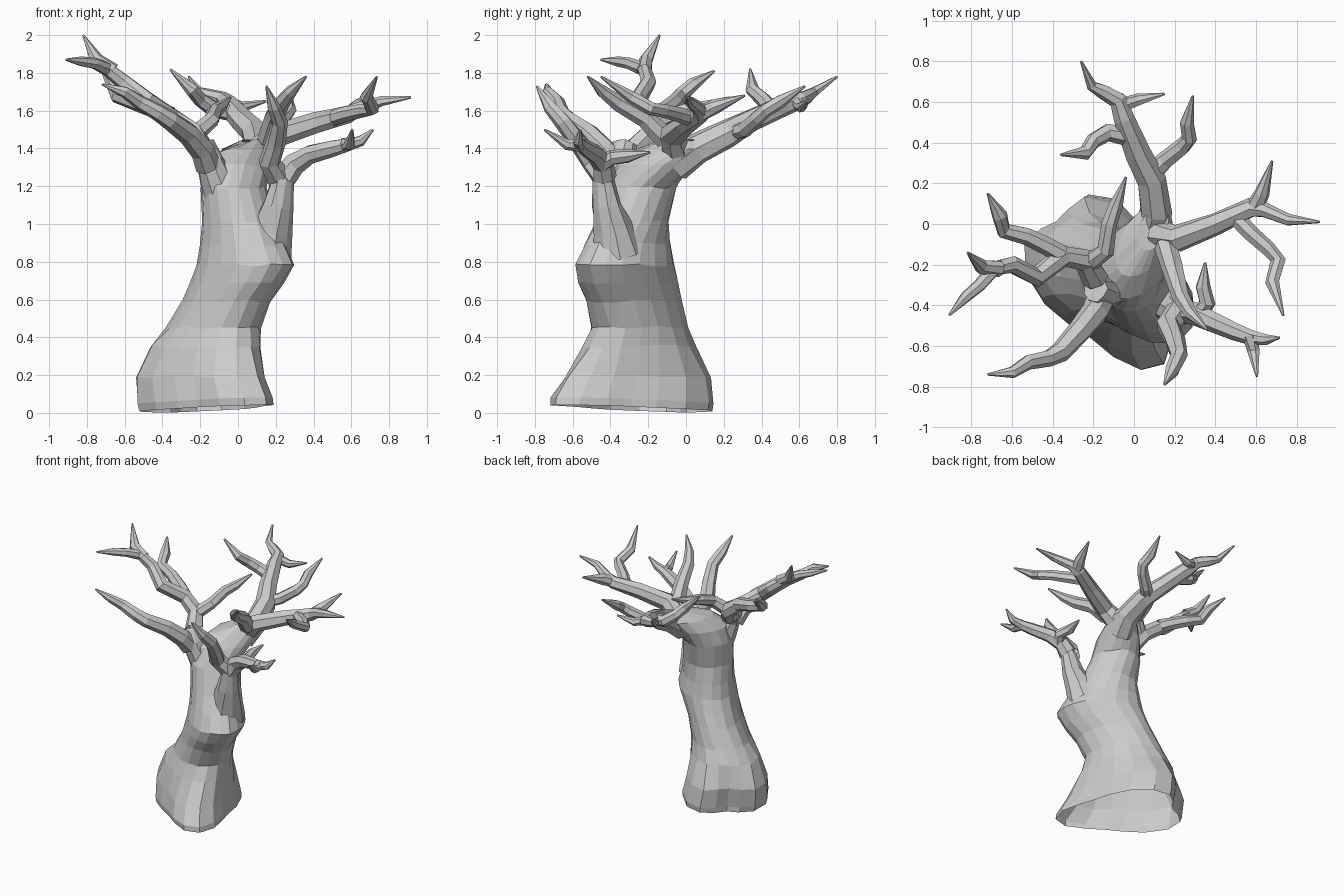
import bpy, bmesh, math, random
from mathutils import Vector

random.seed(4)


def skin_rings(name, rings):
    """Flat-faced mesh through equal-sized vertex rings, open at the hidden start, capped at the end."""
    bm = bmesh.new()
    vs = [[bm.verts.new(p) for p in r] for r in rings]
    n = len(vs[0])
    for a, b in zip(vs, vs[1:]):
        for i in range(n):
            j = (i + 1) % n
            bm.faces.new((a[i], a[j], b[j], b[i]))
    bm.faces.new(vs[-1])
    me = bpy.data.meshes.new(name)
    bm.to_mesh(me)
    bm.free()
    ob = bpy.data.objects.new(name, me)
    bpy.context.collection.objects.link(ob)
    return ob


def limb(name, pts, r0, r1, tip=True, sides=7):
    """Gnarled tapering branch along pts; ends in a thorn-like point if tip."""
    pts = [Vector(p) for p in pts]
    n = len(pts)
    u, prev, rings = None, None, []
    for k, p in enumerate(pts):
        d = (pts[min(k + 1, n - 1)] - pts[max(k - 1, 0)]).normalized()
        if u is None:
            u = d.orthogonal().normalized()
        else:
            u = prev.rotation_difference(d) @ u
        prev = d
        v = d.cross(u)
        r = r0 + (r1 - r0) * k / max(1, n - 2)
        if tip and k == n - 1:
            r = 0.006
        ring = []
        for i in range(sides):
            t = math.tau * i / sides
            q = r * random.uniform(0.94, 1.1)
            ring.append(p + u * q * math.cos(t) + v * q * math.sin(t))
        rings.append(ring)
    return skin_rings(name, rings)


# Trunk levels: z, x min, x max, y min, y max, skew, three-toed bulge
levels = [
    (0.03, -0.50, 0.19, -0.68, 0.14, 0.40, 0.14),
    (0.07, -0.51, 0.19, -0.68, 0.14, 0.40, 0.14),
    (0.20, -0.52, 0.15, -0.62, 0.13, 0.40, 0.12),
    (0.36, -0.46, 0.13, -0.54, 0.05, 0.35, 0.05),
    (0.46, -0.38, 0.12, -0.50, 0.01, 0.30, 0.0),
    (0.60, -0.29, 0.17, -0.53, -0.02, 0.35, 0.0),
    (0.70, -0.25, 0.24, -0.57, -0.04, 0.40, 0.0),
    (0.79, -0.22, 0.30, -0.59, -0.06, 0.40, 0.0),
    (0.90, -0.20, 0.25, -0.54, -0.08, 0.35, 0.0),
    (1.02, -0.19, 0.20, -0.48, -0.09, 0.15, 0.0),
    (1.20, -0.20, 0.15, -0.43, -0.05, 0.0, 0.0),
    (1.32, -0.17, 0.18, -0.37, 0.03, -0.3, 0.0),
    (1.40, -0.09, 0.19, -0.26, 0.10, -0.5, 0.0),
    (1.45, 0.02, 0.17, -0.13, 0.09, -0.4, 0.0),
]
N = 18
trunk = []
for z, x0, x1, y0, y1, s, k in levels:
    ring = []
    for i in range(N):
        t = math.tau * i / N
        m = (1 + k * math.cos(3 * (t + 0.75))) * random.uniform(0.985, 1.015)
        m *= 1 - k * math.exp(-((t - 2.5) / 0.55) ** 2)  # flattened back-left side
        x = (x0 + x1) / 2 + (x1 - x0) / 2 * m * math.cos(t)
        y = (y0 + y1) / 2 + (y1 - y0) / 2 * m * math.sin(t - s)
        lift = 0.02 * math.cos(t + 0.6) if z < 0.1 else random.uniform(-0.008, 0.008)
        ring.append((x, y, z - 0.008 + lift))
    trunk.append(ring)
skin_rings("trunk", trunk)

# Right-hand branch and its forks
limb("right_branch", [(0.12, -0.05, 1.39), (0.21, -0.07, 1.47), (0.4, 0.0, 1.53),
     (0.58, 0.08, 1.58), (0.64, 0.07, 1.61), (0.76, 0.02, 1.65), (0.915, 0.01, 1.67)], 0.075, 0.028)
limb("right_fork_back", [(0.6, 0.09, 1.59), (0.63, 0.15, 1.62), (0.68, 0.31, 1.68)], 0.044, 0.038)
limb("right_fork_front", [(0.5, 0.03, 1.56), (0.57, -0.04, 1.58), (0.66, -0.12, 1.60),
     (0.71, -0.18, 1.61), (0.68, -0.29, 1.67), (0.735, -0.45, 1.78)], 0.042, 0.034)
limb("inner_front_branch", [(0.16, -0.11, 1.45), (0.19, -0.22, 1.56), (0.23, -0.36, 1.64),
     (0.28, -0.44, 1.70), (0.36, -0.52, 1.78)], 0.06, 0.034)

# Back branch and its forks
limb("back_branch", [(0.08, -0.06, 1.31), (0.11, 0.06, 1.40), (0.09, 0.22, 1.48), (0.02, 0.35, 1.55),
     (-0.05, 0.52, 1.63), (-0.08, 0.61, 1.66), (-0.15, 0.65, 1.68), (-0.21, 0.68, 1.70),
     (-0.26, 0.8, 1.78)], 0.09, 0.026)
limb("back_fork_tip", [(-0.07, 0.58, 1.65), (0.02, 0.61, 1.62), (0.15, 0.64, 1.65)], 0.037, 0.03)
limb("back_fork_left", [(-0.03, 0.43, 1.59), (-0.13, 0.45, 1.61), (-0.2, 0.41, 1.66),
     (-0.24, 0.35, 1.71), (-0.36, 0.34, 1.82)], 0.046, 0.036)
limb("back_fork_right", [(0.08, 0.24, 1.48), (0.15, 0.31, 1.50), (0.24, 0.38, 1.56),
     (0.27, 0.42, 1.60), (0.26, 0.5, 1.65), (0.29, 0.63, 1.73)], 0.046, 0.034)

# Left limb: thick shoulder, front arm, outer arm and forks
limb("left_shoulder", [(-0.07, -0.29, 1.13), (-0.11, -0.315, 1.22), (-0.15, -0.34, 1.33),
     (-0.19, -0.32, 1.42)], 0.10, 0.075, tip=False, sides=9)
limb("left_front_arm", [(-0.16, -0.37, 1.31), (-0.19, -0.43, 1.39), (-0.26, -0.52, 1.475),
     (-0.36, -0.63, 1.55), (-0.42, -0.66, 1.59), (-0.52, -0.68, 1.645), (-0.6, -0.73, 1.70),
     (-0.72, -0.74, 1.74)], 0.07, 0.03)
limb("left_outer_arm", [(-0.19, -0.27, 1.39), (-0.24, -0.18, 1.48), (-0.35, -0.16, 1.56),
     (-0.48, -0.26, 1.65), (-0.6, -0.2, 1.75), (-0.69, -0.22, 1.82), (-0.76, -0.3, 1.85),
     (-0.83, -0.36, 1.86), (-0.91, -0.45, 1.87)], 0.065, 0.026)
limb("left_outer_fork", [(-0.66, -0.22, 1.81), (-0.75, -0.21, 1.87), (-0.82, -0.14, 2.0)], 0.042, 0.036)
limb("left_back_fork", [(-0.36, -0.15, 1.57), (-0.43, -0.11, 1.60), (-0.53, -0.06, 1.64),
     (-0.64, -0.03, 1.68), (-0.66, 0.04, 1.74), (-0.72, 0.15, 1.81)], 0.05, 0.036)
limb("left_inner_fork", [(-0.22, -0.19, 1.48), (-0.14, -0.13, 1.55), (-0.12, 0.0, 1.60),
     (-0.09, 0.09, 1.62), (-0.04, 0.23, 1.67)], 0.048, 0.034)

# Front-right limb, low on the trunk, and its forks
limb("front_right_shoulder", [(0.15, -0.36, 0.84), (0.18, -0.385, 0.97), (0.215, -0.42, 1.1),
     (0.24, -0.44, 1.24), (0.27, -0.44, 1.31)], 0.13, 0.055, tip=False, sides=9)
limb("front_right_arm", [(0.25, -0.43, 1.25), (0.3, -0.44, 1.32), (0.38, -0.48, 1.37),
     (0.5, -0.53, 1.40), (0.58, -0.56, 1.42), (0.65, -0.57, 1.44), (0.715, -0.56, 1.5)], 0.065, 0.028)
limb("front_right_fork_tip", [(0.57, -0.55, 1.42), (0.59, -0.63, 1.42), (0.605, -0.75, 1.5)], 0.038, 0.03)
limb("front_right_fork_back", [(0.32, -0.44, 1.32), (0.36, -0.39, 1.35), (0.34, -0.31, 1.36),
     (0.35, -0.19, 1.38)], 0.045, 0.036)
limb("front_right_fork_up", [(0.22, -0.43, 1.24), (0.17, -0.5, 1.33), (0.2, -0.57, 1.43),
     (0.22, -0.65, 1.54), (0.19, -0.72, 1.62), (0.15, -0.79, 1.73)], 0.065, 0.036)
